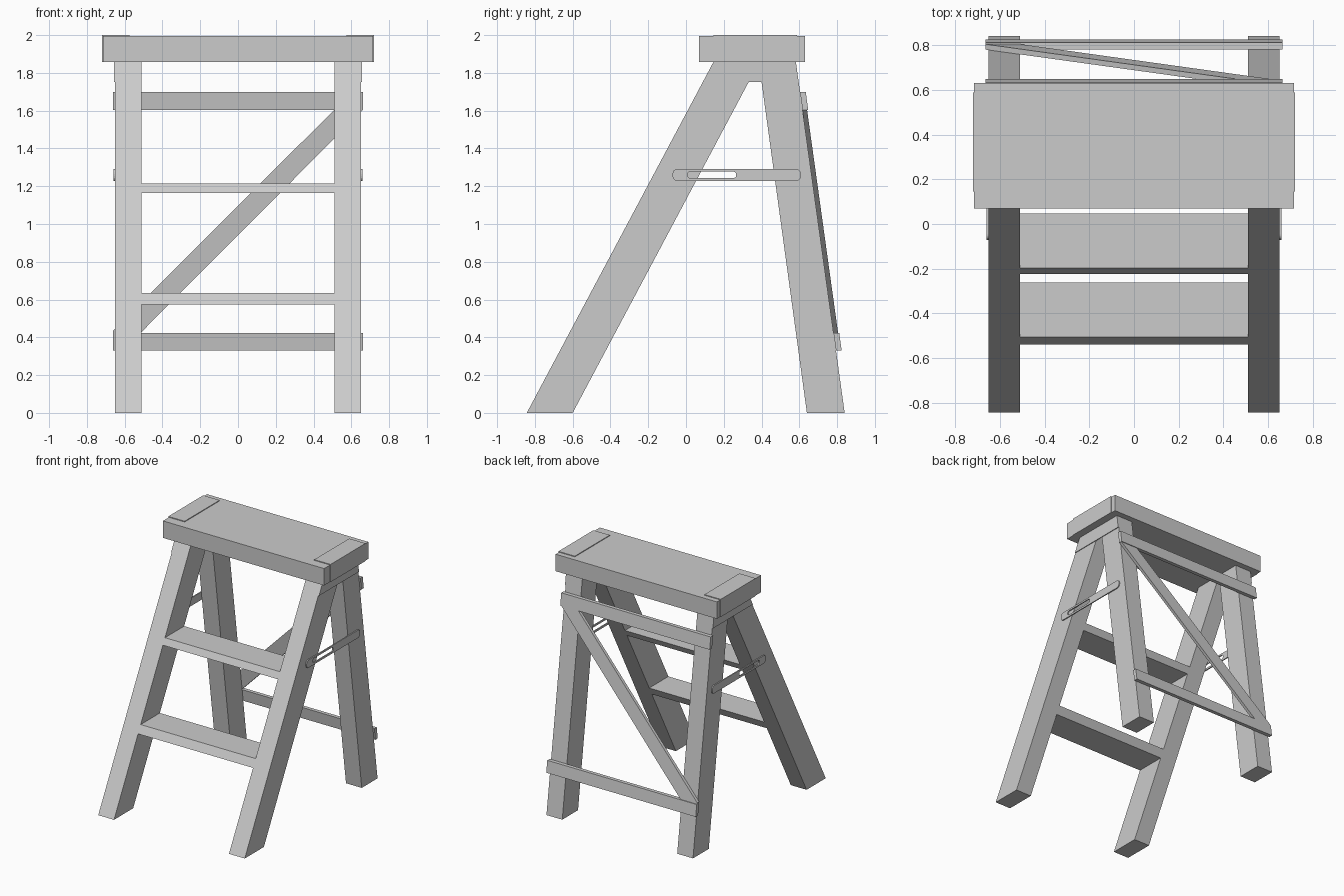
import bpy, bmesh
from math import pi, cos, sin

if "Cube" in bpy.data.objects:
    bpy.data.objects.remove(bpy.data.objects["Cube"])


def finish(name, bm):
    bmesh.ops.recalc_face_normals(bm, faces=bm.faces)
    me = bpy.data.meshes.new(name)
    bm.to_mesh(me)
    bm.free()
    ob = bpy.data.objects.new(name, me)
    bpy.context.collection.objects.link(ob)
    return ob


def loft(name, a, b):
    """Closed solid between two matching point rings."""
    bm = bmesh.new()
    va = [bm.verts.new(p) for p in a]
    vb = [bm.verts.new(p) for p in b]
    bm.faces.new(va)
    bm.faces.new(vb)
    n = len(va)
    for i in range(n):
        j = (i + 1) % n
        bm.faces.new((va[i], va[j], vb[j], vb[i]))
    return finish(name, bm)


def prism(name, x0, x1, yz):
    """Side profile (y, z) extruded along x."""
    return loft(name, [(x0, y, z) for y, z in yz], [(x1, y, z) for y, z in yz])


def box_profile(y0, y1, z0, z1):
    return [(y0, z0), (y1, z0), (y1, z1), (y0, z1)]


def rounded(y0, y1, z0, z1, r, seg=4):
    pts = []
    corners = [(y1 - r, z1 - r), (y0 + r, z1 - r), (y0 + r, z0 + r), (y1 - r, z0 + r)]
    for k, (cy, cz) in enumerate(corners):
        for i in range(seg + 1):
            t = (k + i / seg) * pi / 2
            pts.append((cy + r * cos(t), cz + r * sin(t)))
    return pts


def slotted_bar(name, x0, x1, outer, inner):
    bm = bmesh.new()
    o0, o1, i0, i1 = [[bm.verts.new((x, y, z)) for y, z in ring]
                      for ring, x in ((outer, x0), (outer, x1), (inner, x0), (inner, x1))]
    n = len(outer)
    for p, q in ((o0, o1), (o1, i1), (i1, i0), (i0, o0)):
        for i in range(n):
            j = (i + 1) % n
            bm.faces.new((p[i], p[j], q[j], q[i]))
    return finish(name, bm)


# Lines of the slanted leg faces: y at height z
def front_out(z): return -0.843 + 0.532 * z
def front_in(z): return -0.60 + 0.532 * z
def rear_in(z): return 0.64 - 0.137 * z
def rear_out(z): return 0.84 - 0.139 * z


def slanted(lo, hi, z0, z1):
    return [(lo(z0), z0), (hi(z0), z0), (hi(z1), z1), (lo(z1), z1)]


SEAT_Z = 1.858

# Top board
prism("seat", -0.715, 0.715, box_profile(0.07, 0.63, SEAT_Z, 1.994))

for s, side in ((-1, "left"), (1, "right")):
    # Legs
    prism("front_leg_" + side, s * 0.51, s * 0.65, slanted(front_out, front_in, 0, SEAT_Z))
    prism("rear_leg_" + side, s * 0.51, s * 0.65, slanted(rear_in, rear_out, 0, SEAT_Z))
    # Metal cap wrapped over the seat end
    cap = [(0.575, 1.994), (0.575, 2.0), (0.72, 2.0), (0.72, SEAT_Z), (0.715, SEAT_Z), (0.715, 1.994)]
    loft("seat_cap_" + side, [(s * x, 0.145, z) for x, z in cap], [(s * x, 0.588, z) for x, z in cap])
    # Hinge plate joining the leg tops
    prism("hinge_plate_" + side, s * 0.65, s * 0.656, slanted(front_out, rear_out, 1.752, SEAT_Z))
    # Slotted locking bar
    slotted_bar("locking_bar_" + side, s * 0.65, s * 0.659,
                rounded(-0.071, 0.608, 1.228, 1.291, 0.025),
                rounded(0.008, 0.266, 1.243, 1.277, 0.015))

# Steps
for name, z0, z1 in (("lower_step", 0.573, 0.635), ("upper_step", 1.164, 1.214)):
    prism(name, -0.51, 0.51, slanted(front_out, front_in, z0, z1))

# Rear cross slats
for name, z0, z1 in (("lower_slat", 0.33, 0.424), ("upper_slat", 1.603, 1.70)):
    prism(name, -0.663, 0.663, slanted(rear_out, lambda z: rear_out(z) + 0.03, z0, z1))

# Rear diagonal brace
diag = [(-0.663, 0.424), (-0.515, 0.424), (0.66, 1.603), (0.508, 1.603), (-0.663, 0.434)]
loft("diagonal_brace", [(x, rear_out(z), z) for x, z in diag],
     [(x, rear_out(z) + 0.024, z) for x, z in diag])
